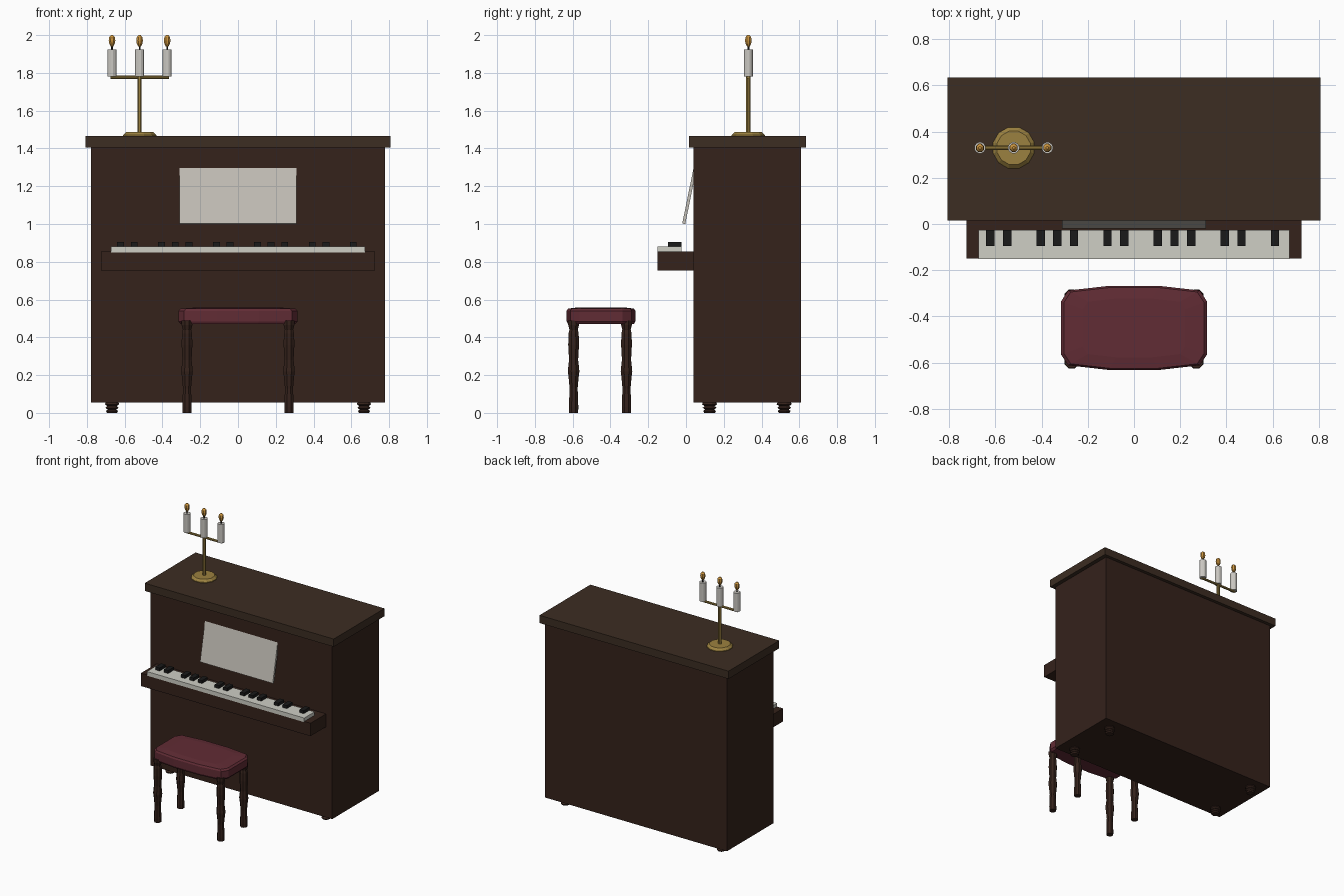
import bpy, bmesh, math
from mathutils import Matrix

if "Cube" in bpy.data.objects:
    bpy.data.objects.remove(bpy.data.objects["Cube"])


def mat(name, r, g, b):
    m = bpy.data.materials.new(name)
    m.diffuse_color = (r, g, b, 1)
    m.use_nodes = True
    m.node_tree.nodes["Principled BSDF"].inputs["Base Color"].default_value = m.diffuse_color
    return m


WOOD = mat("dark_wood", 0.035, 0.016, 0.011)
LID = mat("lid_wood", 0.045, 0.026, 0.016)
IVORY = mat("ivory", 0.62, 0.62, 0.56)
BLACK = mat("ebony", 0.01, 0.01, 0.01)
PAPER = mat("paper", 0.55, 0.52, 0.47)
RED = mat("red_fabric", 0.12, 0.025, 0.035)
BRASS = mat("brass", 0.33, 0.22, 0.05)
WAX = mat("wax", 0.6, 0.58, 0.54)
FLAME = mat("flame", 0.6, 0.3, 0.05)


def finish(name, bm, m):
    bmesh.ops.recalc_face_normals(bm, faces=bm.faces)
    me = bpy.data.meshes.new(name)
    bm.to_mesh(me)
    bm.free()
    me.materials.append(m)
    ob = bpy.data.objects.new(name, me)
    bpy.context.collection.objects.link(ob)
    return ob


def box(name, lo, hi, m):
    bm = bmesh.new()
    size = [b - a for a, b in zip(lo, hi)]
    mid = [(a + b) / 2 for a, b in zip(lo, hi)]
    bmesh.ops.create_cube(bm, size=1, matrix=Matrix.Translation(mid) @ Matrix.Diagonal((*size, 1)))
    return finish(name, bm, m)


def stack(bm, rings):
    """Skin a list of equal-length vertex rings and cap both ends."""
    loops = [[bm.verts.new(p) for p in ring] for ring in rings]
    for a, b in zip(loops, loops[1:]):
        for i in range(len(a)):
            j = (i + 1) % len(a)
            bm.faces.new((a[i], a[j], b[j], b[i]))
    bm.faces.new(loops[0][::-1])
    bm.faces.new(loops[-1])


def turned(name, x, y, profile, sides, m):
    """Lathe a (radius, z) profile about a vertical axis."""
    bm = bmesh.new()
    step = 2 * math.pi / sides
    stack(bm, [[(x + r * math.cos((i + .5) * step), y + r * math.sin((i + .5) * step), z)
                for i in range(sides)] for r, z in profile])
    return finish(name, bm, m)


# Piano case and lid
box("piano_case", (-.777, .04, .055), (.777, .61, 1.405), WOOD)
box("piano_lid", (-.808, .015, 1.405), (.808, .635, 1.465), LID)

# Keyboard
box("key_bed", (-.725, -.15, .755), (.725, .05, .855), WOOD)
box("white_keys", (-.673, -.152, .85), (.673, -.025, .882), IVORY)
for k in (0, 1, 3, 4, 5, 7, 8, 10, 11, 12, 14, 15, 17):
    x = -.622 + .0725 * k
    box(f"black_key_{k}", (x - .018, -.095, .875), (x + .018, -.025, .905), BLACK)

# Leaning sheet music
sheet = box("sheet_music", (-.311, -.008, -.15), (.311, .008, .15), PAPER)
sheet.location = (0, .018, 1.148)
sheet.rotation_euler.x = -math.radians(11.5)

# Piano feet
FOOT = [(.028, 0), (.034, .01), (.024, .018), (.037, .027), (.026, .036), (.04, .045), (.034, .06)]
for sx in (-.667, .667):
    for y in (.125, .52):
        turned("piano_foot", sx, y, FOOT, 10, WOOD)

# Bench seat cushion
quarter = [(.316, .06), (.316, .115), (.285, .162), (.11, .182)]
outline = (quarter[1:] + [(-x, y) for x, y in quarter[:0:-1]]
           + [(-x, -y) for x, y in quarter[1:]] + [(x, -y) for x, y in quarter[:0:-1]])
bm = bmesh.new()
stack(bm, [[(x * s, -.45 + y * s, z) for x, y in outline]
           for s, z in ((.96, .47), (1, .485), (1, .54), (.96, .552), (.7, .558))])
finish("bench_seat", bm, RED)

# Bench legs
LEG = [(.026, 0), (.027, .03), (.023, .13), (.029, .19), (.033, .22), (.03, .25), (.026, .28),
       (.031, .36), (.029, .42), (.024, .44), (.031, .465), (.031, .49)]
for x in (-.27, .27):
    for y in (-.595, -.315):
        turned("bench_leg", x, y, LEG, 8, WOOD)

# Candelabra
CX, CY = -.521, .33
turned("candelabra_base", CX, CY, [(.092, 1.463), (.092, 1.47), (.075, 1.486)], 12, BRASS)
turned("candelabra_stem", CX, CY, [(.012, 1.48), (.012, 1.785)], 8, BRASS)
bm = bmesh.new()
stack(bm, [[(x, CY + .009 * math.cos(a * math.pi / 4), 1.777 + .009 * math.sin(a * math.pi / 4))
            for a in range(8)] for x in (CX - .155, CX + .155)])
finish("candelabra_arm", bm, BRASS)
for d in (-.146, 0, .146):
    turned("candle", CX + d, CY, [(.025, 1.78), (.025, 1.924)], 12, WAX)
    turned("wick", CX + d, CY, [(.005, 1.92), (.005, 1.948)], 6, BLACK)
    turned("flame", CX + d, CY, [(.008, 1.94), (.016, 1.955), (.019, 1.972), (.016, 1.99), (.006, 2.0)], 8, FLAME)
